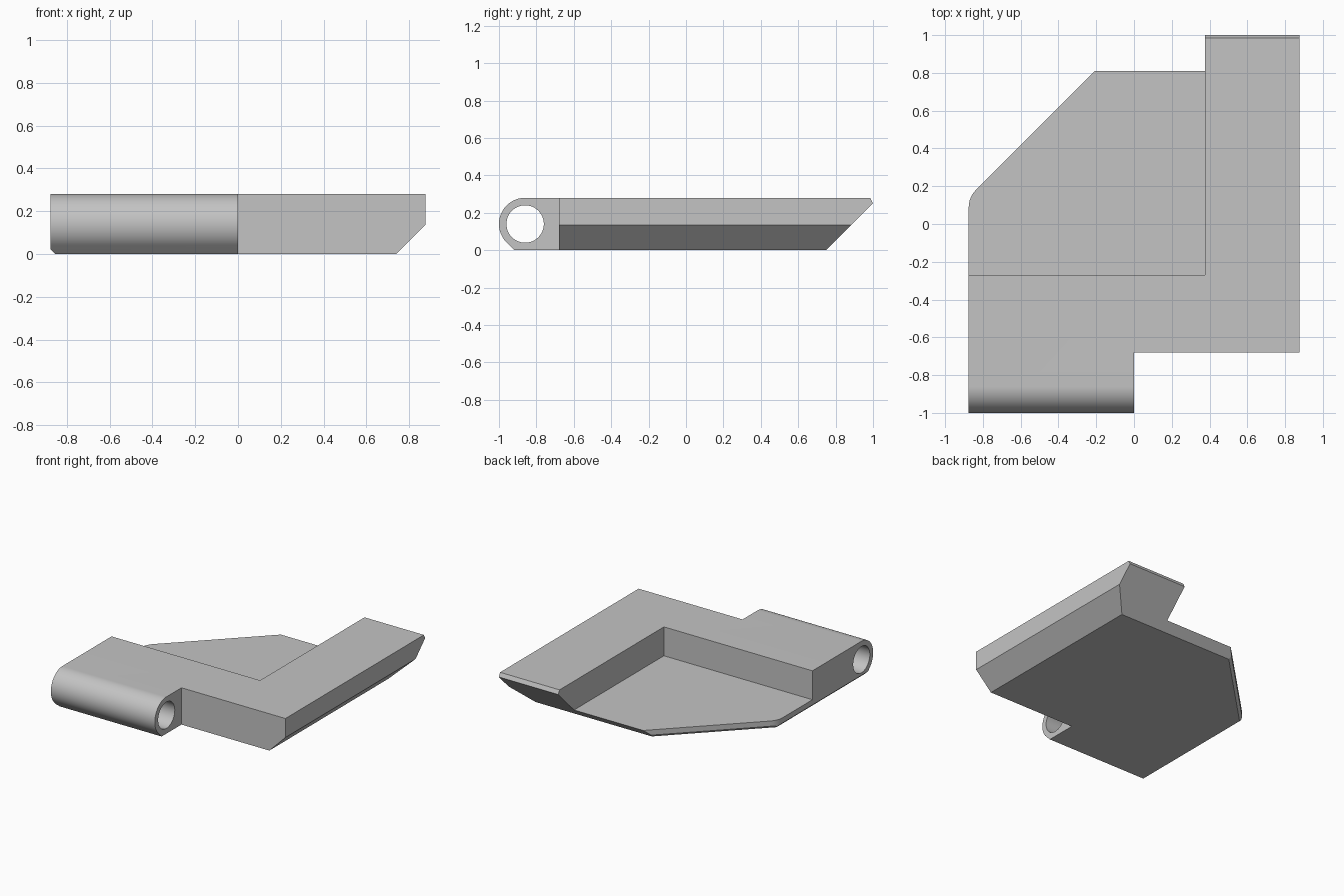
import bpy, bmesh
from math import cos, sin, radians
from mathutils import Vector

if "Cube" in bpy.data.objects:
    bpy.data.objects.remove(bpy.data.objects["Cube"], do_unlink=True)

W, H = 0.875, 0.28          # half width, height
R, BORE = 0.14, 0.1         # hinge barrel and bore radii
HINGE_Y = R - 1
FLOOR = 0.06                # thickness of the recessed plate


def arc(cx, cy, r, start, end, steps):
    angles = [radians(start + (end - start) * i / steps) for i in range(steps + 1)]
    return [(cx + r * cos(a), cy + r * sin(a)) for a in angles]


def prism(name, axis, points, lo, hi):
    """Extrude a 2D outline along x (points are y, z) or z (points are x, y)."""
    place = (lambda p, t: (t, *p)) if axis == "x" else (lambda p, t: (*p, t))
    bm = bmesh.new()
    face = bm.faces.new([bm.verts.new(place(p, lo)) for p in points])
    geom = bmesh.ops.extrude_face_region(bm, geom=[face])["geom"]
    top = [v for v in geom if isinstance(v, bmesh.types.BMVert)]
    bmesh.ops.translate(bm, verts=top, vec=place((0, 0), hi - lo))
    bmesh.ops.recalc_face_normals(bm, faces=bm.faces)
    mesh = bpy.data.meshes.new(name)
    bm.to_mesh(mesh)
    bm.free()
    obj = bpy.data.objects.new(name, mesh)
    bpy.context.collection.objects.link(obj)
    return obj


def cut(target, cutter):
    cutter.hide_render = True
    mod = target.modifiers.new("cut", "BOOLEAN")
    mod.operation, mod.solver, mod.object = "DIFFERENCE", "EXACT", cutter
    bpy.context.view_layer.objects.active = target
    bpy.ops.object.modifier_apply(modifier=mod.name)
    bpy.data.objects.remove(cutter, do_unlink=True)


# Side profile: barrel with a 45 degree foot, and a sloped back edge
foot = HINGE_Y - R * (2 ** 0.5 - 1)
profile = arc(HINGE_Y, R, R, 90, 225, 36)
profile += [(foot, 0), (0.75, 0), (1, 0.25), (0.985, H)]
body = prism("hinged_plate", "x", profile, -W, W)

# Hinge bore, free space beside the hinge, recess, and slanted back corner
cut(body, prism("bore", "x", arc(HINGE_Y, R, BORE, 0, 352.5, 47), -1, 1))
cut(body, prism("hinge_gap", "z", [(0, -1.1), (1, -1.1), (1, -0.68), (0, -0.68)], -1, 1))
cut(body, prism("recess", "z", [(-1, -0.27), (0.375, -0.27), (0.375, 1.1), (-1, 1.1)], FLOOR, 1))
corner = [(-1.1, 0.1)] + arc(-W + 0.125, 0.09, 0.125, 180, 135, 6)
offset = corner[-1][1] - corner[-1][0]
corner += [(1.1 - offset, 1.1), (-1.1, 1.1)]
cut(body, prism("slanted_corner", "z", corner, -1, 1))

# Lower edge chamfers: wide on the left, narrow on the right and slanted edges
bm = bmesh.new()
bm.from_mesh(body.data)
bmesh.ops.remove_doubles(bm, verts=bm.verts, dist=1e-5)
diagonal = Vector((-1, 1, 0)).normalized()
for side, reach in [(Vector((1, 0, 0)), 0.74),
                    (Vector((-1, 0, 0)), W - 0.02),
                    (diagonal, offset / 2 ** 0.5 - 0.02)]:
    normal = (side - Vector((0, 0, 1))).normalized()
    geom = bm.verts[:] + bm.edges[:] + bm.faces[:]
    result = bmesh.ops.bisect_plane(bm, geom=geom, dist=1e-6, plane_co=side * reach,
                                    plane_no=normal, clear_outer=True)
    rim = [e for e in result["geom_cut"] if isinstance(e, bmesh.types.BMEdge) and e.is_boundary]
    bmesh.ops.edgeloop_fill(bm, edges=rim)
bmesh.ops.recalc_face_normals(bm, faces=bm.faces)
bm.to_mesh(body.data)
bm.free()

# Plain grey finish
grey = bpy.data.materials.new("light_grey")
grey.use_nodes = True
colour = (0.55, 0.55, 0.55, 1)
grey.diffuse_color = colour
grey.node_tree.nodes["Principled BSDF"].inputs["Base Color"].default_value = colour
body.data.materials.clear()
body.data.materials.append(grey)
for poly in body.data.polygons:
    poly.material_index = 0

bpy.ops.object.select_all(action="DESELECT")
body.select_set(True)
bpy.context.view_layer.objects.active = body
bpy.ops.object.shade_smooth_by_angle(angle=radians(20))
